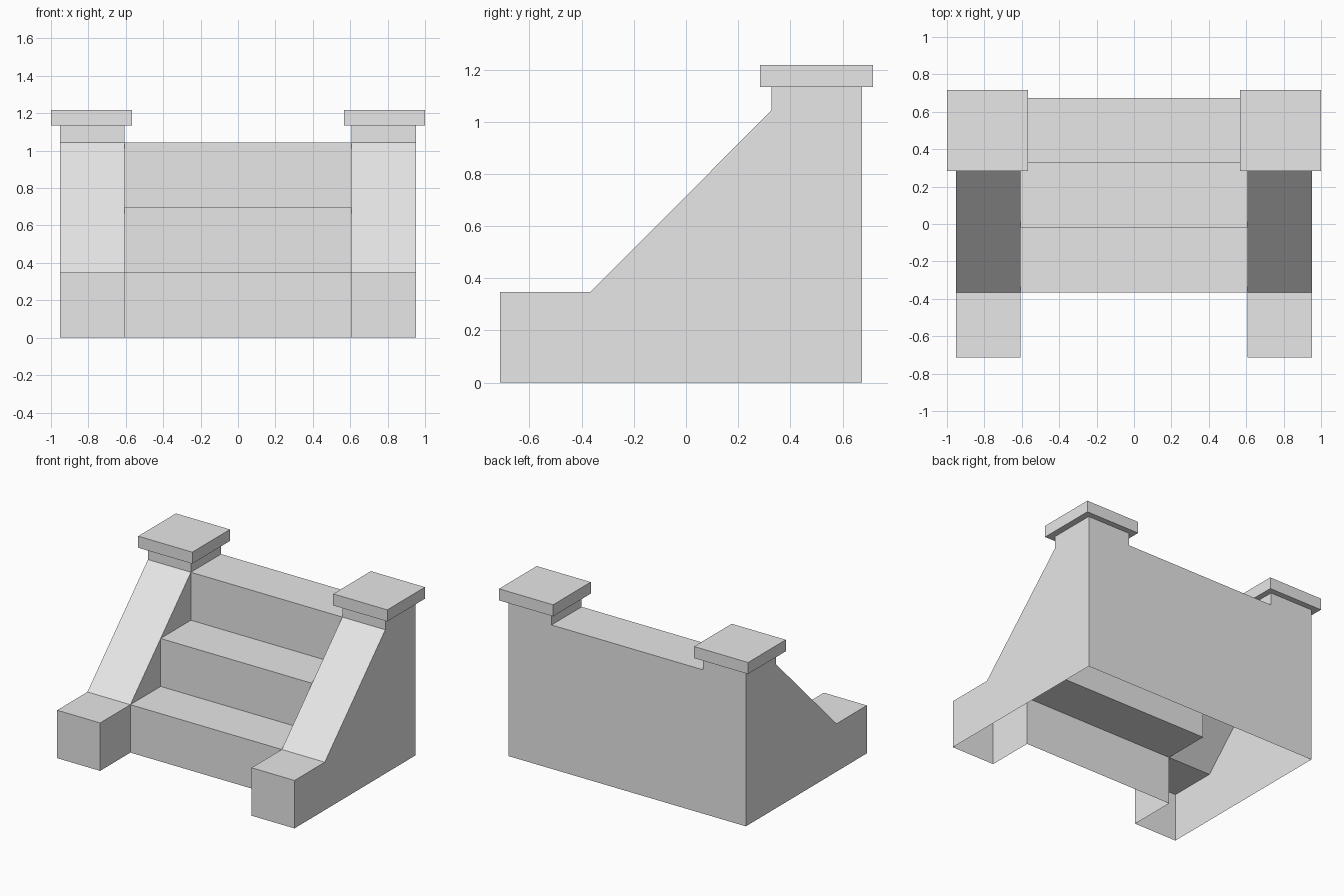
import bpy
import bmesh

old = bpy.data.objects.get("Cube")
if old:
    bpy.data.objects.remove(old, do_unlink=True)

stone = bpy.data.materials.new("light_grey_stone")
stone.use_nodes = True
GREY = (0.8, 0.8, 0.8, 1)
stone.diffuse_color = GREY
stone.node_tree.nodes["Principled BSDF"].inputs["Base Color"].default_value = GREY

# Main dimensions
STEP, RISE = 0.347, 0.348
FRONT, BACK = -0.713, 0.674
NOSE = [FRONT + STEP * i for i in (1, 2, 3)]   # front of each step
TREAD = [RISE * i for i in (1, 2, 3)]          # top of each step
INNER, OUTER = 0.608, 0.953
PIER_TOP, CAP_TOP = 1.134, 1.218


def ribbon(bm, profile, x0, x1):
    """Sweep an open (y, z) profile across x, leaving the ends open."""
    rows = [[bm.verts.new((x, y, z)) for x in (x0, x1)] for y, z in profile]
    for (a, b), (c, d) in zip(rows, rows[1:]):
        bm.faces.new((a, b, d, c))


def panel(bm, outline, x, outward=False):
    """Flat (y, z) outline standing at one x."""
    points = reversed(outline) if outward else outline
    bm.faces.new([bm.verts.new((x, y, z)) for y, z in points])


def finish(bm, name, mirrored=False):
    bmesh.ops.remove_doubles(bm, verts=bm.verts, dist=0.0005)
    mesh = bpy.data.meshes.new(name)
    bm.to_mesh(mesh)
    bm.free()
    mesh.materials.append(stone)
    obj = bpy.data.objects.new(name, mesh)
    bpy.context.collection.objects.link(obj)
    if mirrored:
        mod = obj.modifiers.new("mirror", "MIRROR")
        mod.use_axis[0] = True
        mod.use_mirror_merge = False
    return obj


# Steps and back wall: a hollow sheet, open underneath
profile = [(NOSE[0], 0)]
for i, (y, z) in enumerate(zip(NOSE, TREAD)):
    profile += [(y, z), ((NOSE + [BACK])[i + 1], z)]
profile.append((BACK, 0))
bm = bmesh.new()
ribbon(bm, profile, -INNER, INNER)
finish(bm, "steps")

# Sloped side walls with a low front block and a rear pier
outline = [(FRONT, 0), (FRONT, TREAD[0]), (NOSE[0], TREAD[0]),
           (NOSE[2], TREAD[2]), (NOSE[2], PIER_TOP), (BACK, PIER_TOP), (BACK, 0)]
bm = bmesh.new()
ribbon(bm, outline, INNER, OUTER)
panel(bm, outline, OUTER, outward=True)
# Inner faces exist only where they rise clear of the steps
panel(bm, [(FRONT, 0), (FRONT, TREAD[0]), (NOSE[0], TREAD[0]), (NOSE[0], 0)], INNER)
for i in (0, 1):
    panel(bm, [(NOSE[i], TREAD[i]), (NOSE[i + 1], TREAD[i + 1]),
               (NOSE[i + 1], TREAD[i])], INNER)
panel(bm, [(NOSE[2], TREAD[2]), (NOSE[2], PIER_TOP),
           (BACK, PIER_TOP), (BACK, TREAD[2])], INNER)
finish(bm, "side_walls", mirrored=True)

# Square cap slabs on the piers
bm = bmesh.new()
bmesh.ops.create_cube(bm, size=1)
bmesh.ops.scale(bm, verts=bm.verts, vec=(0.434, 0.432, CAP_TOP - PIER_TOP))
bmesh.ops.translate(bm, verts=bm.verts,
                    vec=(0.783, 0.5, (CAP_TOP + PIER_TOP) / 2))
finish(bm, "pier_caps", mirrored=True)
